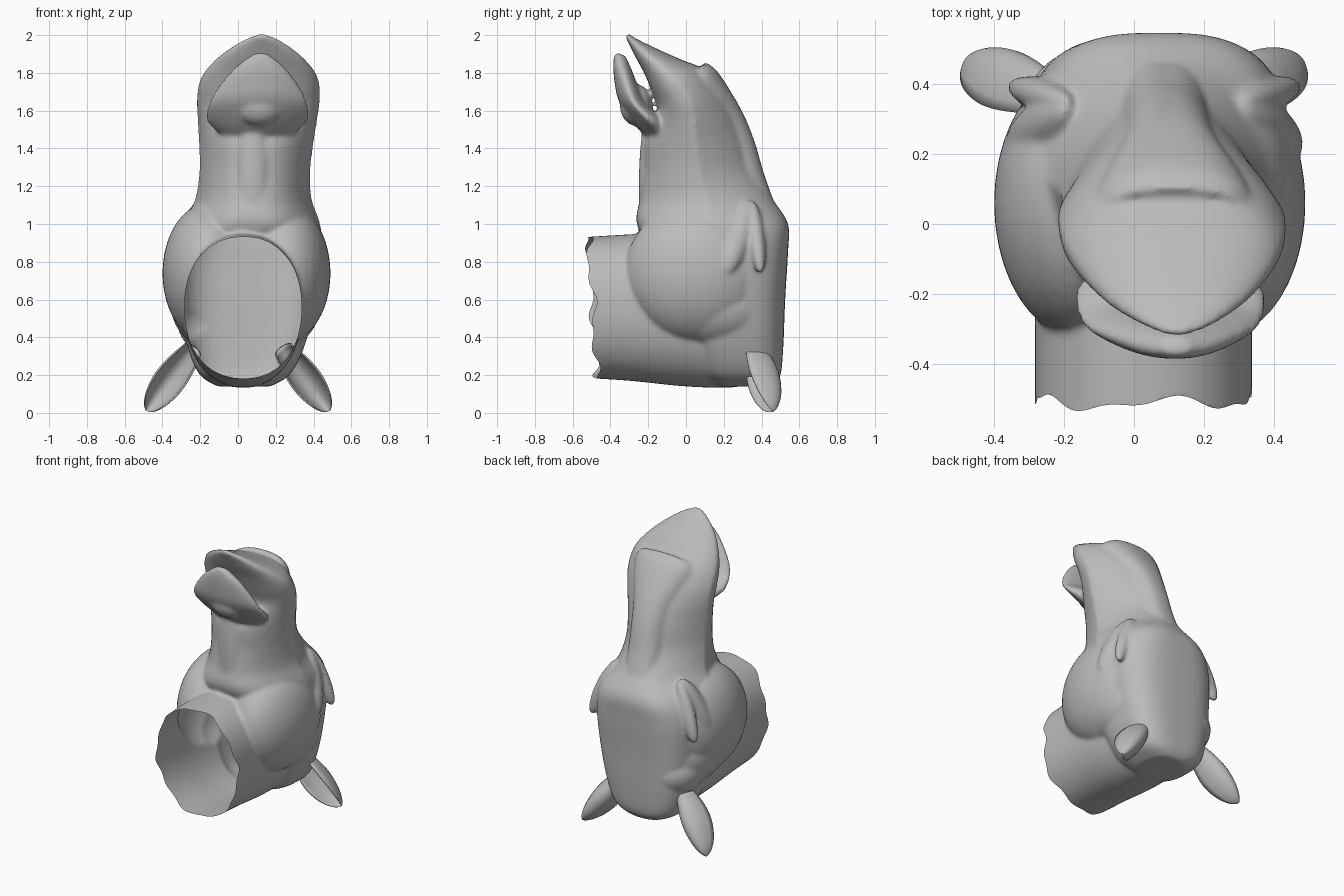
import bpy, bmesh, math
from mathutils import Vector, Matrix

if "Cube" in bpy.data.objects:
    bpy.data.objects.remove(bpy.data.objects["Cube"])

grey = bpy.data.materials.new("plain grey")
grey.diffuse_color = (0.5, 0.5, 0.5, 1)
grey.use_nodes = True
grey.node_tree.nodes["Principled BSDF"].inputs["Base Color"].default_value = grey.diffuse_color


def make(name, bm):
    bmesh.ops.recalc_face_normals(bm, faces=bm.faces)
    me = bpy.data.meshes.new(name)
    bm.to_mesh(me)
    bm.free()
    ob = bpy.data.objects.new(name, me)
    bpy.context.collection.objects.link(ob)
    me.materials.append(grey)
    me.polygons.foreach_set("use_smooth", [True] * len(me.polygons))
    return ob


def axis(z):
    """The head leans a little sideways as it rises."""
    return 0.025 + 0.05 * z


def spline(rows, steps=6):
    """Catmull-Rom through rows of section values."""
    out = []
    for i in range(len(rows) - 1):
        p = [rows[max(0, min(len(rows) - 1, i + k))] for k in (-1, 0, 1, 2)]
        for s in range(steps):
            t = s / steps
            out.append([0.5 * (2 * b + (c - a) * t + (2 * a - 5 * b + 4 * c - d) * t * t
                               + (3 * b - a - 3 * c + d) * t ** 3) for a, b, c, d in zip(*p)])
    return out + [list(rows[-1])]


def skin(bm, rings):
    """Bridge rings of points and cap both ends."""
    vr = [[bm.verts.new(p) for p in r] for r in rings]
    n = len(vr[0])
    for a, b in zip(vr, vr[1:]):
        for i in range(n):
            bm.faces.new((a[i], a[(i + 1) % n], b[(i + 1) % n], b[i]))
    bm.faces.new(vr[0])
    bm.faces.new(vr[-1])


def power(v, n):
    return math.copysign(abs(v) ** (2 / n), v)


def loft(bm, rows, n=64):
    """Rows: front y, front z, back y, back z, half width, squareness, front taper, back taper."""
    rings = []
    for fy, fz, by, bz, hw, sq, tf, tb in spline(rows):
        ring = []
        for i in range(n):
            a = 2 * math.pi * i / n
            v, u = power(math.cos(a), sq), power(math.sin(a), sq)
            z = (fz + bz) / 2 + v * (bz - fz) / 2
            y = (fy + by) / 2 + v * (by - fy) / 2
            x = max(hw, 0.005) * u * (1 - tb * max(v, 0) - tf * max(-v, 0))
            ring.append((axis(z) + x, y, z))
        rings.append(ring)
    skin(bm, rings)


def ball(bm, centre, radii, rot=Matrix.Identity(4)):
    bmesh.ops.create_uvsphere(bm, u_segments=40, v_segments=24, radius=1,
                              matrix=Matrix.Translation(centre) @ rot @ Matrix.Diagonal((*radii, 1)))


bm = bmesh.new()
# skull, muzzle and upper lip
loft(bm, [(0.15, 0.14, 0.46, 0.14, 0.14, 2.6, 0, 0),
          (0.08, 0.21, 0.50, 0.20, 0.24, 3.0, 0, 0),
          (0.03, 0.36, 0.515, 0.35, 0.31, 3.2, 0, 0.05),
          (-0.05, 0.60, 0.525, 0.60, 0.36, 3.2, 0, 0.05),
          (-0.18, 0.85, 0.54, 0.85, 0.38, 3.2, 0.2, 0.05),
          (-0.26, 1.00, 0.54, 1.00, 0.36, 2.9, 0.25, 0.1),
          (-0.245, 1.13, 0.46, 1.13, 0.31, 2.5, 0.25, 0.3),
          (-0.225, 1.28, 0.37, 1.27, 0.295, 2.5, 0.25, 0.4),
          (-0.22, 1.43, 0.32, 1.43, 0.305, 2.5, 0.25, 0.4),
          (-0.175, 1.53, 0.265, 1.58, 0.318, 2.5, 0.12, 0.38),
          (-0.15, 1.61, 0.19, 1.71, 0.325, 2.5, 0, 0.33),
          (-0.18, 1.70, 0.09, 1.82, 0.315, 2.5, 0, 0.25),
          (-0.222, 1.80, -0.03, 1.872, 0.27, 2.4, 0, 0.2),
          (-0.265, 1.88, -0.17, 1.935, 0.195, 2.2, 0, 0.15),
          (-0.305, 1.96, -0.27, 1.985, 0.095, 2, 0, 0),
          (-0.325, 1.998, -0.30, 2.008, 0.02, 2, 0, 0)])
# raised nose bridge, widening into the nose pad
loft(bm, [(0.25, 1.00, 0.48, 1.08, 0.13, 2.6, 0, 0.1),
          (0.20, 1.22, 0.415, 1.26, 0.13, 2.6, 0, 0.2),
          (0.15, 1.40, 0.365, 1.43, 0.13, 2.6, 0, 0.2),
          (0.10, 1.52, 0.305, 1.58, 0.15, 2.6, 0, 0.2),
          (0.04, 1.62, 0.225, 1.72, 0.20, 2.6, 0, 0.2),
          (0.00, 1.68, 0.155, 1.82, 0.225, 2.6, 0, 0.2),
          (-0.02, 1.72, 0.10, 1.855, 0.21, 2.6, 0, 0.2)], 48)
# lower lip and chin
loft(bm, [(-0.20, 1.45, -0.08, 1.49, 0.19, 2.2, 0.3, 0),
          (-0.285, 1.54, -0.12, 1.56, 0.27, 2.2, 0.4, 0),
          (-0.355, 1.65, -0.205, 1.63, 0.26, 2.2, 0.35, 0),
          (-0.378, 1.75, -0.25, 1.72, 0.21, 2.2, 0.25, 0),
          (-0.385, 1.85, -0.285, 1.81, 0.13, 2.2, 0.1, 0),
          (-0.375, 1.91, -0.32, 1.89, 0.035, 2, 0, 0)], 48)
ball(bm, (0.11, -0.265, 1.63), (0.13, 0.085, 0.11))
# throat ridge
ball(bm, (0.08, -0.19, 1.2), (0.09, 0.06, 0.40))
# round cheeks, with tails that fade towards the ears
for s in (-1, 1):
    ball(bm, (0.045 + s * 0.20, 0.06, 0.74), (0.245, 0.385, 0.37))
    ball(bm, (0.04 + s * 0.17, 0.16, 0.57), (0.225, 0.32, 0.23))
    ball(bm, (0.03 + s * 0.17, 0.30, 0.48), (0.18, 0.20, 0.17))
# neck, as ellipses along y
neck = []
for y, low, high, hw in spline([(-0.62, 0.19, 0.925, 0.31), (-0.30, 0.17, 0.945, 0.31),
                                (0.0, 0.14, 0.955, 0.31), (0.25, 0.135, 0.9, 0.28),
                                (0.36, 0.17, 0.8, 0.22)]):
    ring = []
    for i in range(64):
        a = 2 * math.pi * i / 64
        ring.append((0.027 + hw * power(math.cos(a), 2.2), y,
                     (low + high) / 2 + (high - low) / 2 * power(math.sin(a), 2.2)))
    neck.append(ring)
skin(bm, neck)
# closed almond eyes, two lids meeting in a crease
for s in (-1, 1):
    for y, lean, r in ((0.372, -0.05, (0.21, 0.045, 0.055)), (0.272, 0.13, (0.22, 0.075, 0.065))):
        along = Vector((s * 0.17, -lean, -0.42)).normalized()
        out = Vector((s * 0.42, 0.0, 0.17)).normalized()
        across = along.cross(out).normalized()
        out = across.cross(along)
        rot = Matrix((along, across, out)).transposed().to_4x4()
        ball(bm, (0.058 + s * 0.325, y, 0.93), r, rot)
head = make("head_and_neck", bm)

# fuse the volumes into one smooth skin
remesh = head.modifiers.new("fuse", 'REMESH')
remesh.mode = 'VOXEL'
remesh.voxel_size = 0.0115
remesh.use_smooth_shade = True
soft = head.modifiers.new("soften", 'SMOOTH')
soft.factor = 0.5
soft.iterations = 7
bpy.context.view_layer.objects.active = head
head.select_set(True)
for m in ("fuse", "soften"):
    bpy.ops.object.modifier_apply(modifier=m)


# torn open end of the hollow neck
def torn(p):
    a = math.atan2(p.z - 0.55, p.x - 0.027)
    return -0.493 - 0.022 * math.sin(a) + 0.016 * math.sin(5 * a + 1) + 0.009 * math.sin(11 * a)


bm = bmesh.new()
bm.from_mesh(head.data)
gone = [f for f in bm.faces if all(v.co.y < torn(v.co) for v in f.verts)]
bmesh.ops.delete(bm, geom=gone, context='FACES')
for v in bm.verts:
    v.co.y = max(v.co.y, torn(v.co))
bm.to_mesh(head.data)
bm.free()
head.data.materials.clear()
head.data.materials.append(grey)
head.data.polygons.foreach_set("use_smooth", [True] * len(head.data.polygons))

# cupped leaf ears, hollow towards the front
for s, side in ((-1, "left"), (1, "right")):
    bm = bmesh.new()
    base, tip = Vector((s * 0.235, 0.36, 0.34)), Vector((s * 0.482, 0.46, 0.01))
    run = (tip - base).normalized()
    back = Vector((-s * 0.1, 0.9, 0.1))
    back = (back - run * back.dot(run)).normalized()
    wide = run.cross(back)
    rings = []
    for t, w in spline([(0, 0.055), (0.25, 0.078), (0.5, 0.085), (0.75, 0.068), (0.92, 0.038), (1, 0.008)], 4):
        mid = base.lerp(tip, t) - back * 0.85 * w
        arc = [math.pi * k / 14 for k in range(15)]
        ring = [mid + wide * w * math.cos(a) + back * w * 1.9 * math.sin(a) for a in arc]
        ring += [mid + wide * w * 0.88 * math.cos(a) + back * w * 1.5 * math.sin(a) for a in arc[::-1]]
        rings.append(ring)
    skin(bm, rings)
    make(f"{side}_ear", bm)
